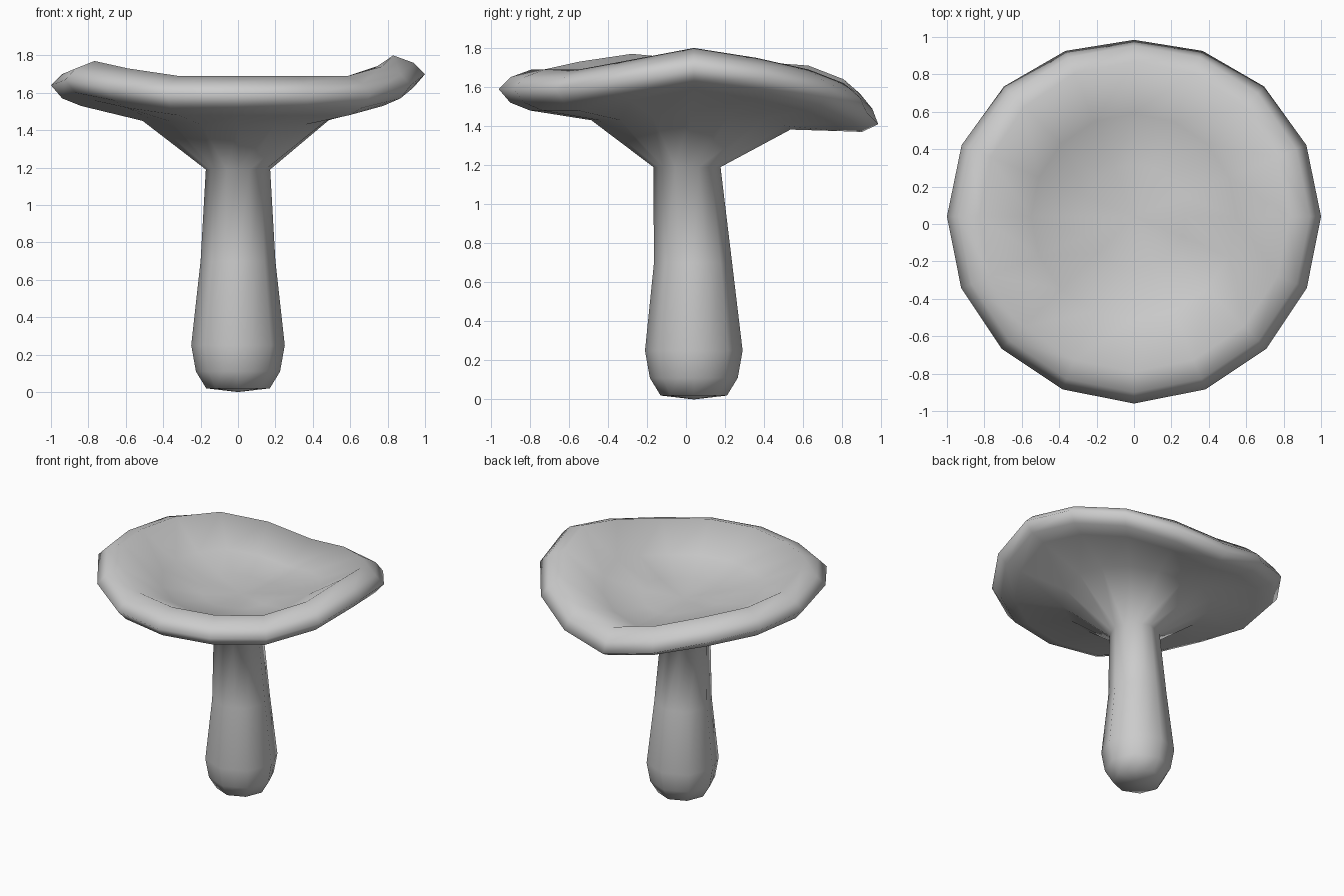
import bpy, bmesh
from math import sin, cos, pi, radians

if "Cube" in bpy.data.objects:
    bpy.data.objects.remove(bpy.data.objects["Cube"])

N = 16
# height of the wavy cap lip, counter-clockwise from +x
LIP = [1.80, 1.75, 1.69, 1.62, 1.57, 1.64, 1.71, 1.73,
       1.74, 1.77, 1.73, 1.69, 1.69, 1.69, 1.69, 1.74]
# rolled rim section: radial and vertical offset from the lip
RIM = [(0.01, -0.21), (0.11, -0.17), (0.17, -0.10), (0.11, -0.04), (0, 0)]
# stem rings: radius, y centre, height
STEM = [(0.17, 0.04, 0.02), (0.225, 0.04, 0.11), (0.25, 0.04, 0.25),
        (0.20, 0.036, 0.70), (0.172, 0.005, 1.19)]
LIP_R, CAP_Y = 0.83, 0.04

bm = bmesh.new()


def ring(point):
    return [bm.verts.new(point(k, 2 * pi * k / N)) for k in range(N)]


def stem_ring(r, cy, z):
    # octagonal: every second vertex sits in the middle of a side
    def point(k, a):
        q = r * (cos(pi / 8) if k % 2 else 1)
        return (q * cos(a), cy + q * sin(a), z)
    return ring(point)


def wavy_ring(r, z, follow, cy=CAP_Y):
    return ring(lambda k, a: (r * cos(a), cy + r * sin(a),
                              z + follow * (LIP[k] - 1.69)))


def rim_ring(dr, dz):
    # the rim section droops at the back
    def point(k, a):
        t = radians(24) * max(0, sin(a)) ** 3
        r = LIP_R + dr * cos(t) + dz * sin(t)
        return (r * cos(a), CAP_Y + r * sin(a),
                LIP[k] + dz * cos(t) - dr * sin(t))
    return ring(point)


# stem, underside, rolled rim and hollow top as one continuous skin
rings = [stem_ring(*s) for s in STEM]
rings.append(wavy_ring(0.51, 1.43, 0.4, 0.025))
rings += [rim_ring(*p) for p in RIM]
rings.append(wavy_ring(0.55, 1.545, 0.6))
rings.append(wavy_ring(0.28, 1.49, 0.25))

for lo, hi in zip(rings, rings[1:]):
    for k in range(N):
        j = (k + 1) % N
        bm.faces.new((lo[k], lo[j], hi[j], hi[k]))

# close the foot and the middle of the cap
foot = bm.verts.new((0, 0.04, 0))
middle = bm.verts.new((0, CAP_Y, 1.475))
for k in range(N):
    j = (k + 1) % N
    bm.faces.new((foot, rings[0][j], rings[0][k]))
    bm.faces.new((middle, rings[-1][k], rings[-1][j]))

bmesh.ops.recalc_face_normals(bm, faces=bm.faces)
for f in bm.faces:
    f.smooth = True
mesh = bpy.data.meshes.new("mushroom")
bm.to_mesh(mesh)
bm.free()
bpy.context.collection.objects.link(bpy.data.objects.new("mushroom", mesh))
